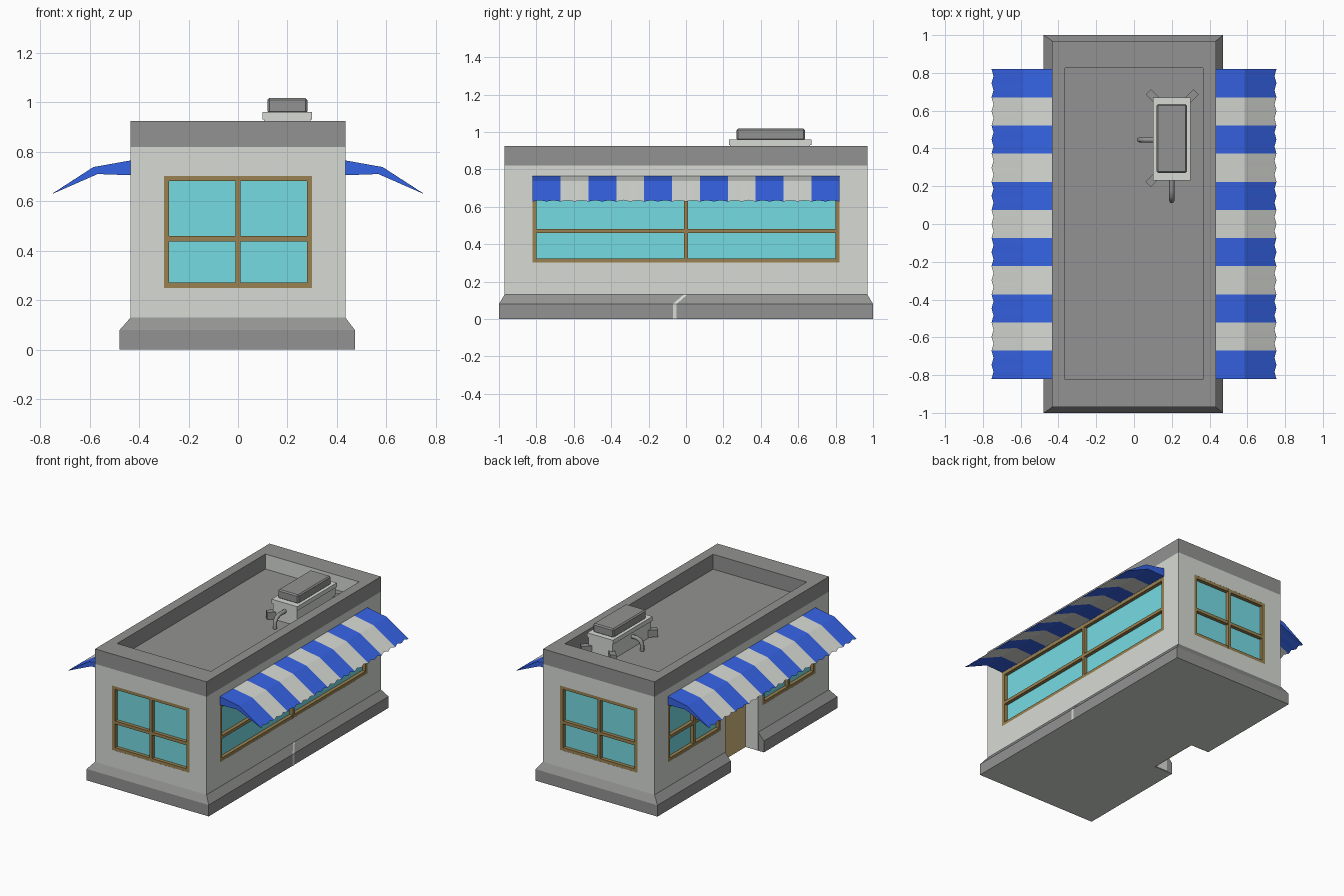
import bpy, bmesh, math
from mathutils import Matrix, Vector

cube = bpy.data.objects.get("Cube")
if cube:
    bpy.data.objects.remove(cube, do_unlink=True)


def material(name, rgb):
    m = bpy.data.materials.new(name)
    m.use_nodes = True
    m.diffuse_color = (*rgb, 1)
    m.node_tree.nodes["Principled BSDF"].inputs["Base Color"].default_value = (*rgb, 1)
    return m


STONE = material("dark grey stone", (0.29, 0.29, 0.287))
PLASTER = material("light grey plaster", (0.68, 0.7, 0.66))
BLUE = material("blue cloth", (0.036, 0.125, 0.78))
GLASS = material("turquoise glass", (0.18, 0.71, 0.77))
WOOD = material("brown wood", (0.32, 0.225, 0.083))
TAN = material("tan door", (0.64, 0.48, 0.21))


def finish(name, bm, *mats):
    bmesh.ops.recalc_face_normals(bm, faces=bm.faces)
    mesh = bpy.data.meshes.new(name)
    bm.to_mesh(mesh)
    bm.free()
    for m in mats:
        mesh.materials.append(m)
    ob = bpy.data.objects.new(name, mesh)
    bpy.context.collection.objects.link(ob)
    return ob


def boxes(name, spans, *mats):
    """One object from boxes given as a pair of opposite corners."""
    bm = bmesh.new()
    for a, b in spans:
        a, b = Vector(a), Vector(b)
        size = [abs(v) for v in b - a]
        bmesh.ops.create_cube(bm, size=1, matrix=Matrix.Translation((a + b) / 2) @ Matrix.Diagonal((*size, 1)))
    return finish(name, bm, *mats)


def cut(ob, spans):
    cutter = boxes("cutter", spans)
    cutter.hide_render = True
    mod = ob.modifiers.new("cut", 'BOOLEAN')
    mod.operation, mod.solver, mod.object = 'DIFFERENCE', 'EXACT', cutter
    bpy.context.view_layer.objects.active = ob
    bpy.ops.object.modifier_apply(modifier=mod.name)
    bpy.data.objects.remove(cutter, do_unlink=True)


def paint(ob, index, rule):
    for p in ob.data.polygons:
        if rule(p.center, p.normal):
            p.material_index = index


WX, WY = 0.434, 0.97          # half width and half length of the walls
EAVE, TOP = 0.82, 0.925       # bottom and top of the parapet
DOOR_X, DOOR_Y, HEAD = -0.33, 0.18, 0.703
RECESS, BAR = 0.03, 0.022

# Windows: axis, side, start, end, sill, crossbar height
windows = [("y", -1, -0.3, 0.3, 0.25, 0.448),
           ("y", 1, -0.3, 0.3, 0.25, 0.448),
           ("x", 1, -0.82, 0.82, 0.302, 0.47),
           ("x", -1, 0.23, 0.82, 0.302, 0.47),
           ("x", -1, -0.82, -0.23, 0.302, 0.47)]
openings, bars, panes = [], [], []
for axis, side, u0, u1, sill, cross in windows:
    def span(ua, ub, za, zb, da, db):
        if axis == "y":
            return (ua, side * (WY - da), za), (ub, side * (WY - db), zb)
        return (side * (WX - da), ua, za), (side * (WX - db), ub, zb)

    mid = (u0 + u1) / 2
    openings.append(span(u0, u1, sill, HEAD, -0.05, RECESS))
    panes.append(span(u0, u1, sill, HEAD, RECESS - 0.005, RECESS + 0.002))
    for u in (u0, mid - BAR / 2, u1 - BAR):
        bars.append(span(u, u + BAR, sill, HEAD, 0, RECESS))
    for z in (sill, cross - BAR / 2, HEAD - BAR):
        bars.append(span(u0, u1, z, z + BAR, 0.0005, RECESS))

# Walls with window openings and door recess
walls = boxes("walls", [((-WX, -WY, 0.002), (WX, WY, EAVE))], PLASTER, STONE)
cut(walls, openings + [((-0.6, -DOOR_Y, -0.1), (DOOR_X, DOOR_Y, HEAD))])
paint(walls, 1, lambda c, n: c.z > EAVE - 0.01)
boxes("window_frames", bars, WOOD)
boxes("window_panes", panes, GLASS)
boxes("door", [((DOOR_X - 0.008, -DOOR_Y, 0.002), (DOOR_X, DOOR_Y, HEAD))], TAN)

# Base course with sloped top and pale underside
bm = bmesh.new()
rings = []
for x0, x1, y, z in ((-0.478, 0.472, 1, 0), (-0.478, 0.472, 1, 0.08), (-WX, WX, WY, 0.13)):
    rings.append([bm.verts.new(p) for p in ((x0, -y, z), (x1, -y, z), (x1, y, z), (x0, y, z))])
for low, high in zip(rings, rings[1:]):
    for i in range(4):
        j = (i + 1) % 4
        bm.faces.new((low[i], low[j], high[j], high[i]))
bm.faces.new(rings[0])
bm.faces.new(rings[-1])
base = finish("base_course", bm, STONE, PLASTER)
cut(base, [((-0.6, -DOOR_Y - 0.004, -0.1), (DOOR_X + 0.004, DOOR_Y + 0.004, 0.3))])
paint(base, 1, lambda c, n: n.z < -0.9)

# Pale seam in the base
bm = bmesh.new()
path = [(0.474, -0.07, 0), (0.474, -0.07, 0.081), (WX + 0.003, -0.012, 0.131)]
pairs = [(bm.verts.new(p), bm.verts.new((p[0], p[1] + 0.02, p[2]))) for p in path]
for (a, b), (c, d) in zip(pairs, pairs[1:]):
    bm.faces.new((a, b, d, c))
finish("base_seam", bm, PLASTER)

# Parapet
parapet = boxes("parapet", [((-WX, -WY, EAVE), (WX, WY, TOP))], STONE, PLASTER)
cut(parapet, [((-0.365, -0.822, EAVE - 0.1), (0.365, 0.826, TOP + 0.1))])
paint(parapet, 1, lambda c, n: n.y < -0.9 and c.y > 0)


# Striped awnings with scalloped hems
def awning(name, side, stripes=11, steps=4):
    bm = bmesh.new()
    profile = [(WX, 0.765), (0.585, 0.738), (0.754, 0.628), (0.567, 0.71), (WX, 0.705)]
    count = stripes * steps
    rows = []
    for k in range(count + 1):
        lift = 0.01 if k % 2 else 0
        y = -0.82 + 1.64 * k / count
        rows.append([bm.verts.new((side * (x - lift * (i == 2)), y, z + lift * 0.7 * (i == 2)))
                     for i, (x, z) in enumerate(profile)])
    for k in range(count):
        for i in range(5):
            j = (i + 1) % 5
            f = bm.faces.new((rows[k][i], rows[k][j], rows[k + 1][j], rows[k + 1][i]))
            f.material_index = (k // steps) % 2
    bm.faces.new(rows[0])
    bm.faces.new(rows[-1])
    finish(name, bm, BLUE, PLASTER)


awning("left_awning", 1)
awning("right_awning", -1)

# Rooftop vent unit
boxes("vent_body", [((0.106, 0.236, EAVE), (0.294, 0.664, 0.94)),
                    ((0.1, 0.23, 0.93), (0.3, 0.67, 0.96))], PLASTER)
cap = boxes("vent_cap", [((0.12, 0.27, 0.955), (0.28, 0.635, 1.018))], STONE)
cap.modifiers.new("edge", 'BEVEL').width = 0.008

# Corner brackets of the vent
bm = bmesh.new()
for x, y, turn in ((0.1, 0.675, -45), (0.305, 0.675, 45), (0.1, 0.235, 45)):
    bmesh.ops.create_cube(bm, size=1, matrix=Matrix.Translation((x, y, 0.85))
                          @ Matrix.Rotation(math.radians(turn), 4, 'Z')
                          @ Matrix.Diagonal((0.07, 0.04, 0.05, 1)))
finish("vent_brackets", bm, STONE)


# Bent pipes
def pipe(name, start, direction):
    start, direction = Vector(start), Vector(direction)
    curve = bpy.data.curves.new(name, 'CURVE')
    curve.dimensions = '3D'
    curve.bevel_depth, curve.bevel_resolution, curve.use_fill_caps = 0.014, 2, True
    line = curve.splines.new('POLY')
    steps = [(0, 0), (0.06, 0), (0.085, -0.01), (0.1, -0.035), (0.1, -0.08)]
    line.points.add(len(steps) - 1)
    for point, (out, drop) in zip(line.points, steps):
        point.co = (*(start + direction * out + Vector((0, 0, drop))), 1)
    curve.materials.append(STONE)
    bpy.context.collection.objects.link(bpy.data.objects.new(name, curve))


pipe("side_pipe", (0.13, 0.445, 0.9), (-1, 0, 0))
pipe("front_pipe", (0.2, 0.25, 0.9), (0, -1.25, 0))
